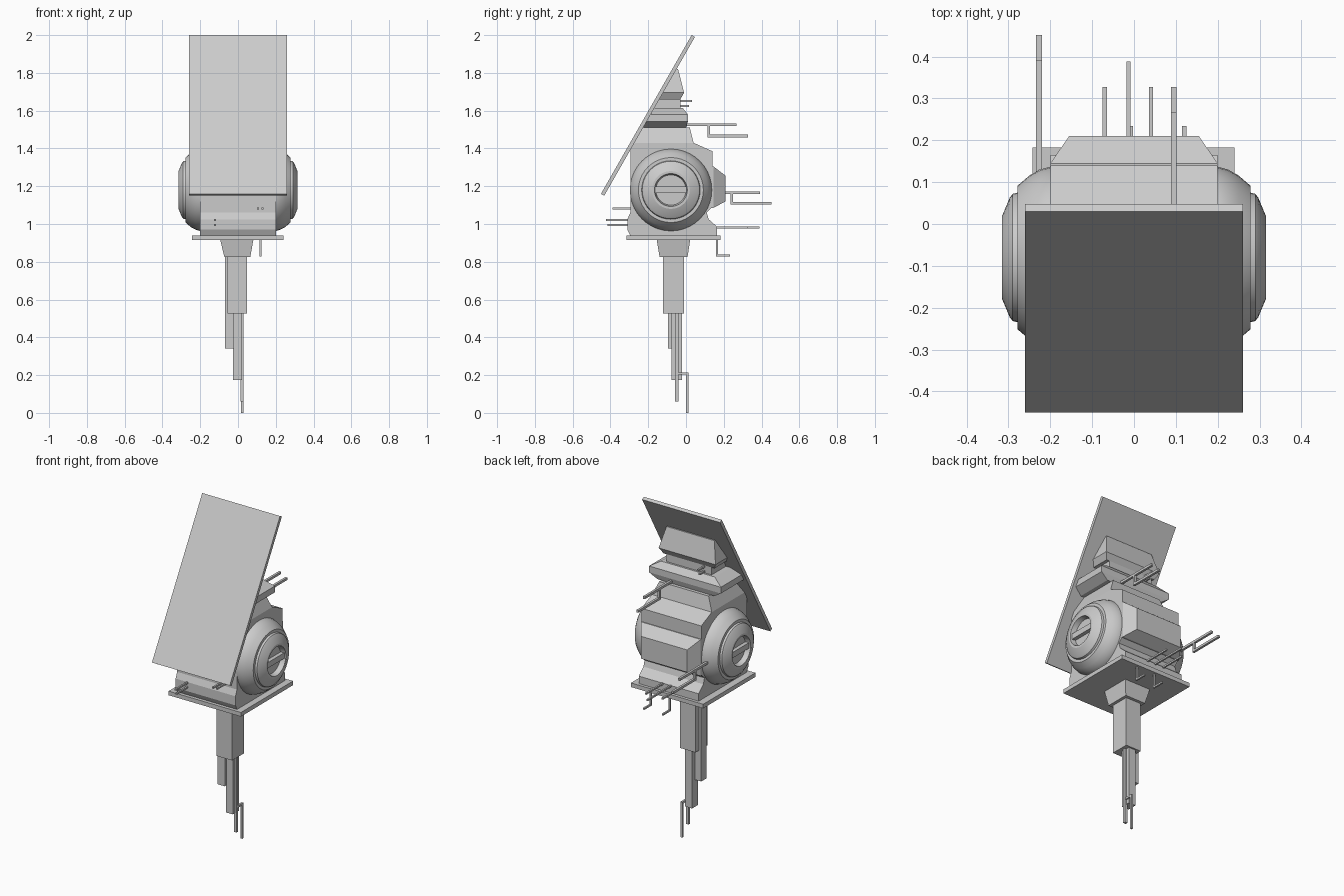
import bpy, bmesh, math
from mathutils import Matrix, Vector

if "Cube" in bpy.data.objects:
    bpy.data.objects.remove(bpy.data.objects["Cube"])


def finish(name, bm):
    bmesh.ops.recalc_face_normals(bm, faces=bm.faces)
    me = bpy.data.meshes.new(name)
    bm.to_mesh(me)
    bm.free()
    ob = bpy.data.objects.new(name, me)
    bpy.context.collection.objects.link(ob)
    return ob


def loft(name, sections, along_y=False):
    """Stack of rectangles (h, x0, x1, d0, d1), h being z (or y)."""
    bm = bmesh.new()
    rings = []
    for h, x0, x1, a, b in sections:
        pts = [(x0, a), (x1, a), (x1, b), (x0, b)]
        rings.append([bm.verts.new((x, h, d) if along_y else (x, d, h)) for x, d in pts])
    for r, s in zip(rings, rings[1:]):
        for i in range(4):
            j = (i + 1) % 4
            bm.faces.new((r[i], r[j], s[j], s[i]))
    bm.faces.new(rings[0])
    bm.faces.new(rings[-1])
    return finish(name, bm)


def box(name, x0, x1, y0, y1, z0, z1):
    return loft(name, [(z0, x0, x1, y0, y1), (z1, x0, x1, y0, y1)])


def rod(name, x, pts, w=0.012):
    """Square rod following (y, z) points at one x."""
    h = w / 2
    for i, (p, q) in enumerate(zip(pts, pts[1:])):
        ys, zs = sorted((p[0], q[0])), sorted((p[1], q[1]))
        box(f"{name}_{i}", x - h, x + h, ys[0] - h, ys[1] + h, zs[0] - h, zs[1] + h)


def lean(z):
    """y of the leaning panel's middle plane at height z."""
    return -0.2015 + 0.571 * (z - 1.575)


# Leaning front panel
bm = bmesh.new()
bmesh.ops.create_cube(bm, size=1)
bm.transform(Matrix.Translation((0, -0.2015, 1.575))
             @ Matrix.Rotation(-math.radians(29.74), 4, 'X')
             @ Matrix.Diagonal((0.52, 0.02, 0.968, 1)))
finish("panel", bm)

# Main body, flange and head as stacked sections: z, half width, front y, back y
stacks = {
    "body": [(0.94, 0.2, -0.295, 0.165), (0.97, 0.2, -0.31, 0.165),
             (0.985, 0.2, -0.31, 0.165), (1.025, 0.2, -0.31, 0.12),
             (1.06, 0.2, -0.295, 0.11), (1.09, 0.2, -0.295, 0.14),
             (1.36, 0.2, -0.295, 0.14), (1.385, 0.2, -0.295, 0.14),
             (1.43, 0.2, lean(1.43), 0.04), (1.51, 0.165, lean(1.51), 0.02)],
    "flange": [(1.51, 0.19, lean(1.51), 0.0), (1.542, 0.24, lean(1.542), 0.01),
               (1.58, 0.24, lean(1.58), 0.01), (1.615, 0.18, lean(1.615), -0.018)],
    "neck": [(1.61, 0.15, lean(1.61), -0.03), (1.67, 0.15, lean(1.67), -0.03)],
    "head": [(1.66, 0.17, lean(1.66), -0.03), (1.695, 0.19, lean(1.695), -0.01),
             (1.82, 0.16, lean(1.82), -0.042)],
}
for name, secs in stacks.items():
    loft(name, [(z, -w, w, a, b) for z, w, a, b in secs])

# Bevelled hatch on the back
loft("back_hatch", [(0.13, -0.2, 0.2, 1.085, 1.305), (0.145, -0.2, 0.2, 1.085, 1.305),
                    (0.21, -0.155, 0.155, 1.12, 1.255)], along_y=True)

# Side drums: turned profile (x, radius) with a recessed hub and cross bar
CY, CZ = -0.08, 1.18
drum = [(0.15, 0.0), (0.15, 0.217), (0.2, 0.217), (0.225, 0.21), (0.25, 0.196),
        (0.278, 0.172), (0.278, 0.155), (0.29, 0.152), (0.297, 0.143),
        (0.315, 0.1), (0.315, 0.087), (0.285, 0.08), (0.285, 0.0)]
for side, s in (("right", 1), ("left", -1)):
    bm = bmesh.new()
    vs = [bm.verts.new((s * x, CY, CZ + r)) for x, r in drum]
    edges = [bm.edges.new(e) for e in zip(vs, vs[1:])]
    bmesh.ops.spin(bm, geom=vs + edges, cent=(0, CY, CZ), axis=(1, 0, 0),
                   angle=2 * math.pi, steps=40)
    bmesh.ops.remove_doubles(bm, verts=bm.verts, dist=1e-4)
    ob = finish(side + "_drum", bm)
    bpy.context.view_layer.objects.active = ob
    ob.select_set(True)
    bpy.ops.object.shade_smooth_by_angle(angle=math.radians(22))
    ob.select_set(False)
    x0, x1 = sorted((s * 0.28, s * 0.308))
    box(side + "_hub_bar", x0, x1, CY - 0.083, CY + 0.083, CZ - 0.016, CZ + 0.018)

# Base plate and hanging mast
box("base_plate", -0.243, 0.24, -0.315, 0.183, 0.915, 0.94)
loft("mast_collar", [(0.825, -0.072, 0.065, -0.14, 0.008), (0.915, -0.094, 0.081, -0.155, 0.022)])
box("mast_upper", -0.056, 0.047, -0.123, -0.01, 0.525, 0.83)
box("mast_side", -0.07, -0.022, -0.095, -0.045, 0.34, 0.83)
box("mast_lower", -0.027, 0.02, -0.078, -0.02, 0.175, 0.53)
box("mast_rod", 0.012, 0.03, -0.057, -0.041, 0.06, 0.53)
rod("mast_hook", 0.022, [(-0.035, 0.208), (0.006, 0.208), (0.006, 0.006)])

# Forked antennas on the back
for name, x, ya, za, yb, zb, start, link in (
        ("upper_antenna", 0.095, 0.26, 1.525, 0.32, 1.466, -0.01, 0.12),
        ("side_antenna", -0.227, 0.385, 1.165, 0.445, 1.11, 0.05, 0.242)):
    rod(name, x, [(start, za), (ya, za)], 0.014)
    rod(name + "_fork", x, [(link, za), (link, zb), (yb, zb)], 0.014)

# Straight rods and hooks low on the back
for i, (x, y) in enumerate(((-0.07, 0.322), (-0.013, 0.384), (0.041, 0.322))):
    rod(f"back_rod_{i}", x, [(0.15, 0.982), (y, 0.982)], 0.01)
for i, x in enumerate((-0.007, 0.12)):
    rod(f"back_hook_{i}", x, [(0.165, 0.92), (0.165, 0.834), (0.229, 0.834)], 0.01)

# Short rods on the neck and front
rod("neck_rod_upper", -0.1, [(-0.05, 1.652), (0.027, 1.652)], 0.01)
rod("neck_rod_lower", -0.1, [(-0.05, 1.624), (0.012, 1.624)], 0.01)
for i, (x, z, y) in enumerate(((0.106, 1.082, -0.385), (0.13, 1.082, -0.385),
                               (-0.122, 1.022, -0.418), (-0.122, 0.995, -0.41))):
    rod(f"front_rod_{i}", x, [(y, z), (-0.28, z)], 0.01)
